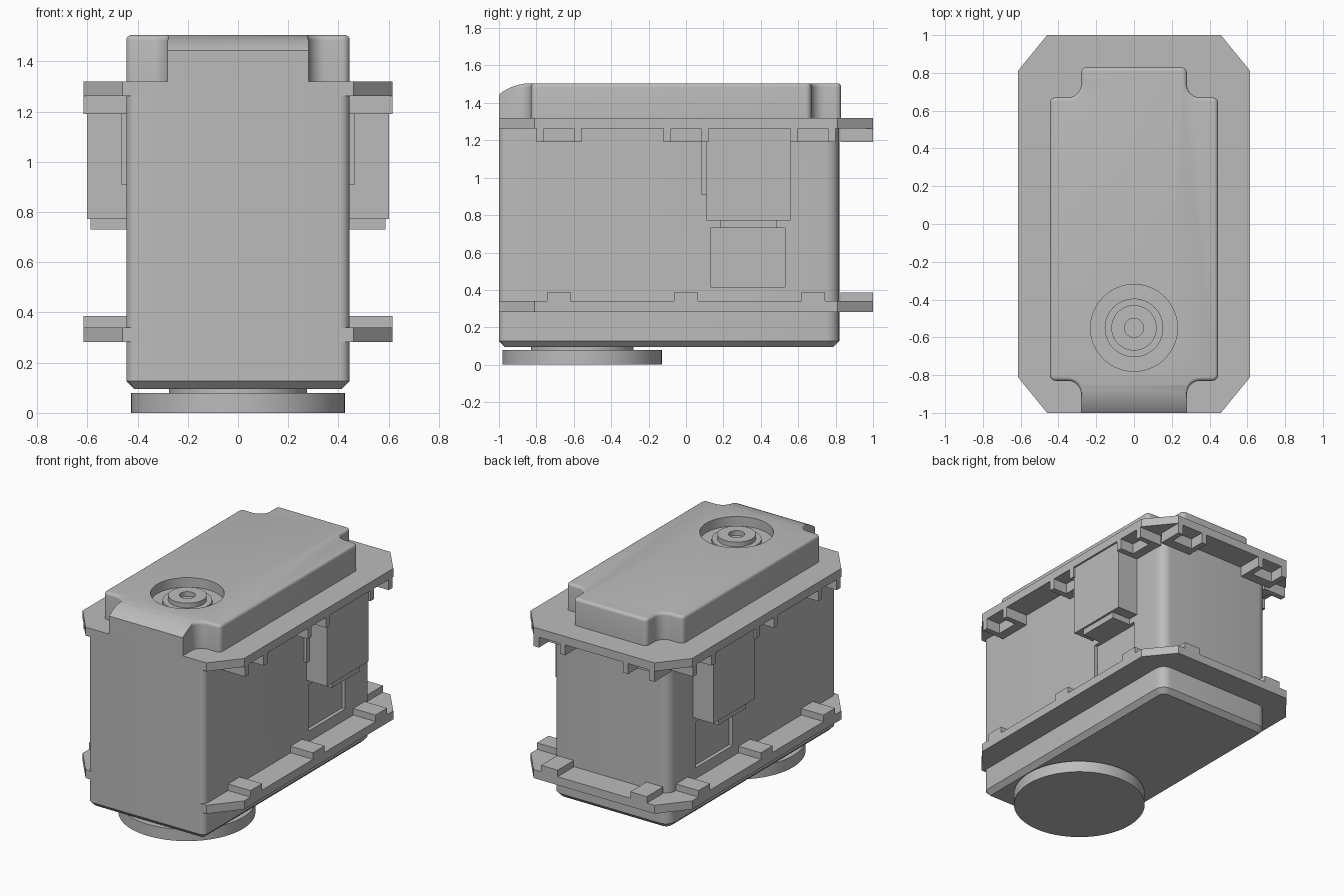
import bpy, bmesh, math
from mathutils import Vector, Matrix

default = bpy.data.objects.get("Cube")
if default:
    bpy.data.objects.remove(default)

GREY = (0.5, 0.5, 0.5, 1)
grey = bpy.data.materials.new("plain_grey")
grey.use_nodes = True
grey.diffuse_color = GREY
grey.node_tree.nodes["Principled BSDF"].inputs["Base Color"].default_value = GREY


def finish(name, bm, smooth=False):
    bmesh.ops.recalc_face_normals(bm, faces=bm.faces)
    mesh = bpy.data.meshes.new(name)
    bm.to_mesh(mesh)
    bm.free()
    mesh.materials.append(grey)
    obj = bpy.data.objects.new(name, mesh)
    bpy.context.collection.objects.link(obj)
    if smooth:
        shade(obj)
    return obj


def activate(obj):
    bpy.ops.object.select_all(action='DESELECT')
    obj.select_set(True)
    bpy.context.view_layer.objects.active = obj


def shade(obj):
    activate(obj)
    bpy.ops.object.shade_smooth_by_angle(angle=math.radians(35))


def box(name, x, y, z):
    bm = bmesh.new()
    size = [abs(b - a) for a, b in (x, y, z)]
    mid = [(a + b) / 2 for a, b in (x, y, z)]
    bmesh.ops.create_cube(bm, size=1, matrix=Matrix.Translation(mid) @ Matrix.Diagonal((*size, 1)))
    return finish(name, bm)


def disc(name, radius, z0, z1, y=-0.55, sides=64):
    bm = bmesh.new()
    bmesh.ops.create_cone(bm, cap_ends=True, segments=sides, radius1=radius, radius2=radius,
                          depth=z1 - z0, matrix=Matrix.Translation((0, y, (z0 + z1) / 2)))
    return finish(name, bm, True)


def fillet(corners, steps=6):
    """Round right-angled corners given as (x, y, radius)."""
    out = []
    for i, (x, y, r) in enumerate(corners):
        p = Vector((x, y))
        if r == 0:
            out.append(p)
            continue
        a = (Vector(corners[i - 1][:2]) - p).normalized()
        b = (Vector(corners[(i + 1) % len(corners)][:2]) - p).normalized()
        for k in range(steps + 1):
            t = math.pi / 2 * k / steps
            out.append(p + r * (a * (1 - math.sin(t)) + b * (1 - math.cos(t))))
    return out


def prism(name, outline, z0, z1, bevel=0, bevel_z=None, segments=1, smooth=False):
    bm = bmesh.new()
    base = bm.faces.new([bm.verts.new((p[0], p[1], z0)) for p in outline])
    geom = bmesh.ops.extrude_face_region(bm, geom=[base])["geom"]
    bmesh.ops.translate(bm, vec=(0, 0, z1 - z0),
                        verts=[g for g in geom if isinstance(g, bmesh.types.BMVert)])
    if bevel:
        rim = [e for e in bm.edges if all(abs(v.co.z - bevel_z) < 1e-5 for v in e.verts)]
        bmesh.ops.bevel(bm, geom=rim, offset=bevel, segments=segments, profile=0.5, affect='EDGES')
    return finish(name, bm, smooth)


def cut(target, cutter):
    mod = target.modifiers.new("cut", 'BOOLEAN')
    mod.operation, mod.solver, mod.object = 'DIFFERENCE', 'EXACT', cutter
    activate(target)
    bpy.ops.object.modifier_apply(modifier=mod.name)
    bpy.data.objects.remove(cutter)


W, FRONT, BACK = 0.445, -1.0, 0.82

# Main housing with a chamfered base and a shallow recess on each side
body_outline = fillet([(-W, FRONT, 0.04), (W, FRONT, 0.04), (W, BACK, 0.07), (-W, BACK, 0.07)])
body = prism("main_housing", body_outline, 0.095, 1.32, 0.032, 0.095)
for s in (-1, 1):
    cut(body, box("recess_cutter", (s * 0.42, s * 0.6), (0.13, 0.53), (0.415, 0.73)))
shade(body)

# Raised lid with notched corners and softly rounded rim
N = 0.28
half = [(N, FRONT, 0), (N, -0.83, 0.07), (W, -0.83, 0.03),
        (W, 0.67, 0.03), (N, 0.67, 0.07), (N, 0.83, 0.03)]
lid_outline = fillet(half + [(-x, y, r) for x, y, r in reversed(half)])
lid = prism("top_lid", lid_outline, 1.32, 1.505, 0.02, 1.505, 4)

# Curved front slope of the lid
R = 0.27
arc = [(-0.83 - R * math.sin(t), 1.505 - R + R * math.cos(t))
       for t in (0.74 * k / 10 for k in range(11))]
bm = bmesh.new()
profile = bm.faces.new([bm.verts.new((-0.4, y, z)) for y, z in arc + [(-1.1, 1.6), (-0.83, 1.6)]])
geom = bmesh.ops.extrude_face_region(bm, geom=[profile])["geom"]
bmesh.ops.translate(bm, vec=(0.8, 0, 0), verts=[g for g in geom if isinstance(g, bmesh.types.BMVert)])
cut(lid, finish("slope_cutter", bm))

# Round well in the lid, holding a stepped boss with a centre hole
cut(lid, disc("well_cutter", 0.23, 1.44, 1.6))
shade(lid)
disc("boss_base", 0.155, 1.43, 1.46)
boss = disc("boss_top", 0.12, 1.43, 1.492)
cut(boss, disc("hole_cutter", 0.05, 1.46, 1.6, sides=32))
shade(boss)

# Eight-sided flanges
octagon = [(0.46, -1), (0.615, -0.81), (0.615, 0.81), (0.46, 1)]
octagon += [(-x, y) for x, y in reversed(octagon)]
prism("upper_flange", octagon, 1.262, 1.32)
prism("lower_flange", octagon, 0.282, 0.34)


def edge_block(name, side, along, depth, z):
    """Block on a flange edge: side is -1 or 1 for the flanks, 0 for the back."""
    if side:
        return box(name, (side * depth[0], side * depth[1]), along, z)
    return box(name, along, (depth[0] + 0.385, depth[1] + 0.385), z)


# Slotted lugs under the upper flange, plain lugs on the lower flange
places = [(s, y) for s in (-1, 1) for y in (-0.68, 0, 0.68)] + [(0, -0.34), (0, 0.34)]
for side, c in places:
    for d in (-1, 1):
        edge_block("upper_lug_leg", side, (c + d * 0.08, c + d * 0.12), (0.44, 0.615), (1.19, 1.265))
    edge_block("upper_lug_back", side, (c - 0.08, c + 0.08), (0.44, 0.51), (1.19, 1.265))
    edge_block("lower_lug", side, (c - 0.063, c + 0.063), (0.44, 0.615), (0.335, 0.385))

# Latch boxes on both flanks
for s in (-1, 1):
    box("latch_box", (s * 0.43, s * 0.602), (0.11, 0.56), (0.772, 1.265))
    box("latch_lip", (s * 0.43, s * 0.587), (0.185, 0.485), (0.73, 0.775))
    box("latch_rib", (s * 0.43, s * 0.466), (0.08, 0.115), (0.91, 1.265))

# Round foot on a short neck
disc("foot_neck", 0.275, 0.07, 0.11, -0.555)
disc("foot_disc", 0.427, 0, 0.08, -0.555, 96)
